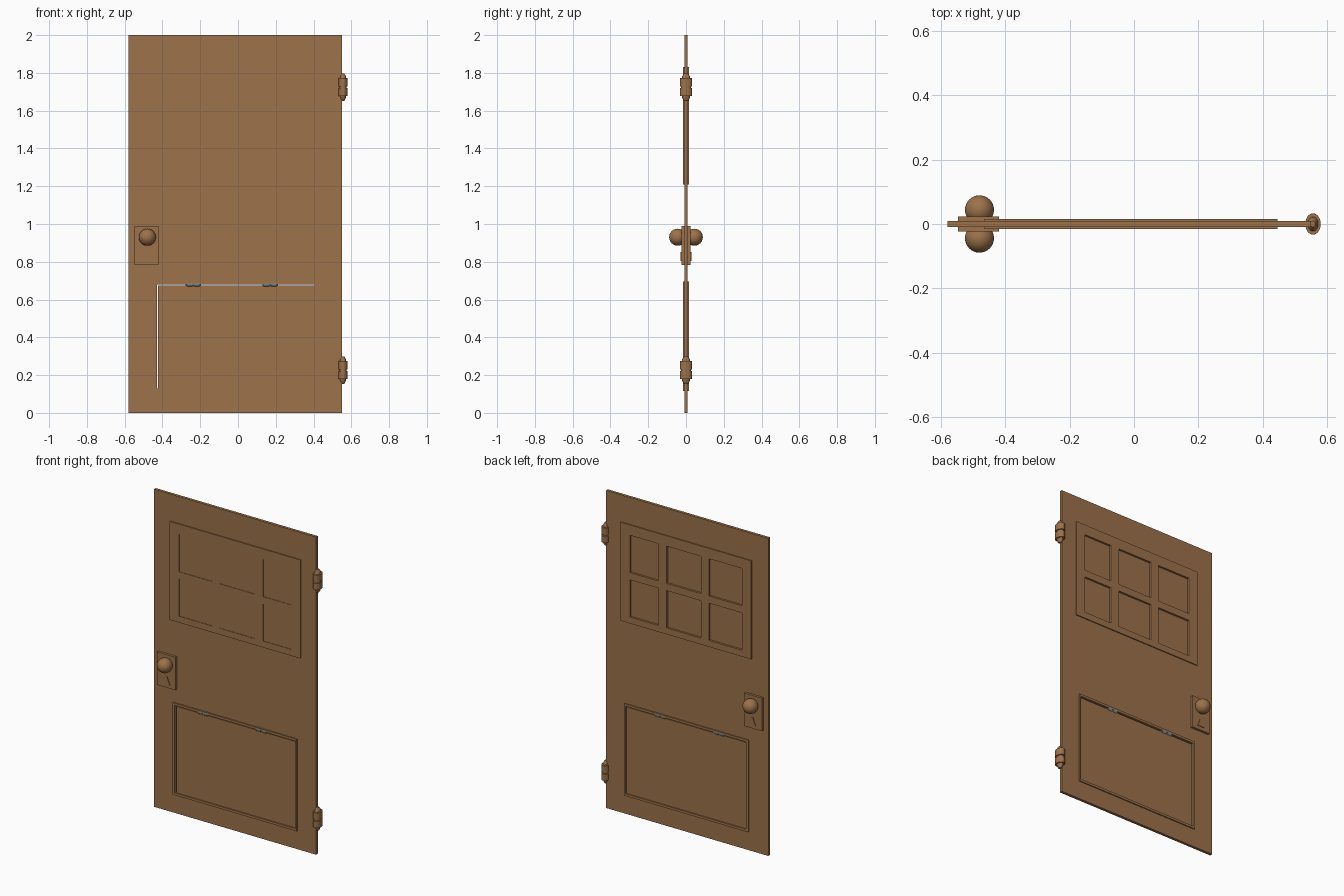
import bpy, bmesh, math
from mathutils import Matrix, Vector

if "Cube" in bpy.data.objects:
    bpy.data.objects.remove(bpy.data.objects["Cube"])


def material(name, color):
    m = bpy.data.materials.new(name)
    m.diffuse_color = (*color, 1)
    m.use_nodes = True
    m.node_tree.nodes["Principled BSDF"].inputs["Base Color"].default_value = m.diffuse_color
    return m


WOOD = material("brown_wood", (0.335, 0.168, 0.070))
METAL = material("grey_metal", (0.22, 0.27, 0.26))


def finish(name, bm, mat, smooth=False):
    bmesh.ops.recalc_face_normals(bm, faces=bm.faces)
    me = bpy.data.meshes.new(name)
    bm.to_mesh(me)
    bm.free()
    me.materials.append(mat)
    ob = bpy.data.objects.new(name, me)
    bpy.context.collection.objects.link(ob)
    if smooth:
        bpy.ops.object.select_all(action='DESELECT')
        ob.select_set(True)
        bpy.context.view_layer.objects.active = ob
        bpy.ops.object.shade_smooth_by_angle(angle=math.radians(35))
    return ob


def extrude_y(bm, y0, y1):
    r = bmesh.ops.extrude_face_region(bm, geom=bm.faces[:])
    vs = [g for g in r["geom"] if isinstance(g, bmesh.types.BMVert)]
    bmesh.ops.translate(bm, verts=vs, vec=(0, y1 - y0, 0))


def board(name, rect, y0, y1, holes=(), mat=WOOD):
    """Rectangular board (x0, x1, z0, z1) with rectangular through holes."""
    xs = sorted({v for r in (rect, *holes) for v in r[:2]})
    zs = sorted({v for r in (rect, *holes) for v in r[2:]})
    bm = bmesh.new()
    for xa, xb in zip(xs, xs[1:]):
        for za, zb in zip(zs, zs[1:]):
            cx, cz = (xa + xb) / 2, (za + zb) / 2
            if any(h[0] < cx < h[1] and h[2] < cz < h[3] for h in holes):
                continue
            bm.faces.new([bm.verts.new((x, y0, z)) for x, z in
                          ((xa, za), (xb, za), (xb, zb), (xa, zb))])
    bmesh.ops.remove_doubles(bm, verts=bm.verts, dist=1e-5)
    extrude_y(bm, y0, y1)
    return finish(name, bm, mat)


def lathe(name, profile, center, scale=(1, 1), axis='Z', mat=WOOD, n=32):
    """Revolve (radius, height) points into a closed solid."""
    bm = bmesh.new()
    rings = []
    for r, h in profile:
        rings.append([bm.verts.new((r * scale[0] * math.cos(2 * math.pi * i / n),
                                    r * scale[1] * math.sin(2 * math.pi * i / n), h))
                      for i in range(n)])
    for a, b in zip(rings, rings[1:]):
        for i in range(n):
            j = (i + 1) % n
            bm.faces.new((a[i], a[j], b[j], b[i]))
    bm.faces.new(rings[0])
    bm.faces.new(rings[-1])
    rot = Matrix.Rotation(math.pi / 2, 4, 'Y') if axis == 'X' else Matrix()
    bm.transform(Matrix.Translation(Vector(center)) @ rot)
    return finish(name, bm, mat, True)


# Door slab with openings for the window panel and the pet flap
FLAP_HOLE = (-0.43, 0.41, 0.13, 0.68)
board("door_slab", (-0.58, 0.55, 0, 2), -0.009, 0.009,
      [(-0.44, 0.42, 1.23, 1.80), FLAP_HOLE])

# Window panel: six openings, panes set near the front
windows = [(xa, xb, za, zb)
           for xa, xb in ((-0.40, -0.17), (-0.115, 0.125), (0.185, 0.38))
           for za, zb in ((1.25, 1.485), (1.53, 1.765))]
board("window_frame", (-0.465, 0.445, 1.21, 1.83), -0.0155, 0.0155, windows)
for i, w in enumerate(windows):
    board(f"window_pane_{i + 1}", w, -0.0125, 0.003)

# Pet flap and its raised border, with a thin gap at the top and left
board("flap_frame", (-0.445, 0.42, 0.115, 0.695), -0.0155, 0.0155, [FLAP_HOLE])
board("flap", (-0.423, 0.41, 0.13, 0.674), -0.009, 0.009)

# Small flap hinges: two knuckles on a pin
for i, x in enumerate((-0.237, 0.17)):
    r, s = 0.016, 0.012
    lathe(f"flap_hinge_{i + 1}",
          [(s * 0.7, -0.041), (s, -0.034), (r, -0.034), (r, -0.004), (s, -0.003),
           (s, 0.003), (r, 0.004), (r, 0.034), (s, 0.034), (s * 0.7, 0.041)],
          (x, 0, 0.683), axis='X', mat=METAL, n=20)

# Door hinges: flattened barrels with tapered caps
for i, z in enumerate((0.226, 1.724)):
    lathe(f"door_hinge_{i + 1}",
          [(0.3, -0.072), (0.6, -0.058), (0.68, -0.046), (1, -0.046), (1, -0.005),
           (0.8, -0.003), (0.8, 0.003), (1, 0.005), (1, 0.048), (0.68, 0.048),
           (0.6, 0.06), (0.3, 0.072)],
          (0.556, 0, z), scale=(0.024, 0.033))

# Lock plate through the door
board("lock_plate", (-0.547, -0.42, 0.782, 0.99), -0.024, 0.024)

# Knobs and raised keyholes on both sides
for side, s in (("front", -1), ("back", 1)):
    bm = bmesh.new()
    bmesh.ops.create_uvsphere(bm, u_segments=32, v_segments=20, radius=0.045)
    bm.transform(Matrix.Translation((-0.48, s * 0.044, 0.93)))
    finish(f"knob_{side}", bm, WOOD, True)

    bm = bmesh.new()
    outline = [(-0.024, 0.805), (0.024, 0.805), (0.009, 0.84), (0.006, 0.852),
               (-0.006, 0.852), (-0.009, 0.84)]
    bm.faces.new([bm.verts.new((-0.48 + x, s * 0.02, z)) for x, z in outline])
    extrude_y(bm, s * 0.02, s * 0.028)
    finish(f"keyhole_{side}", bm, WOOD)
